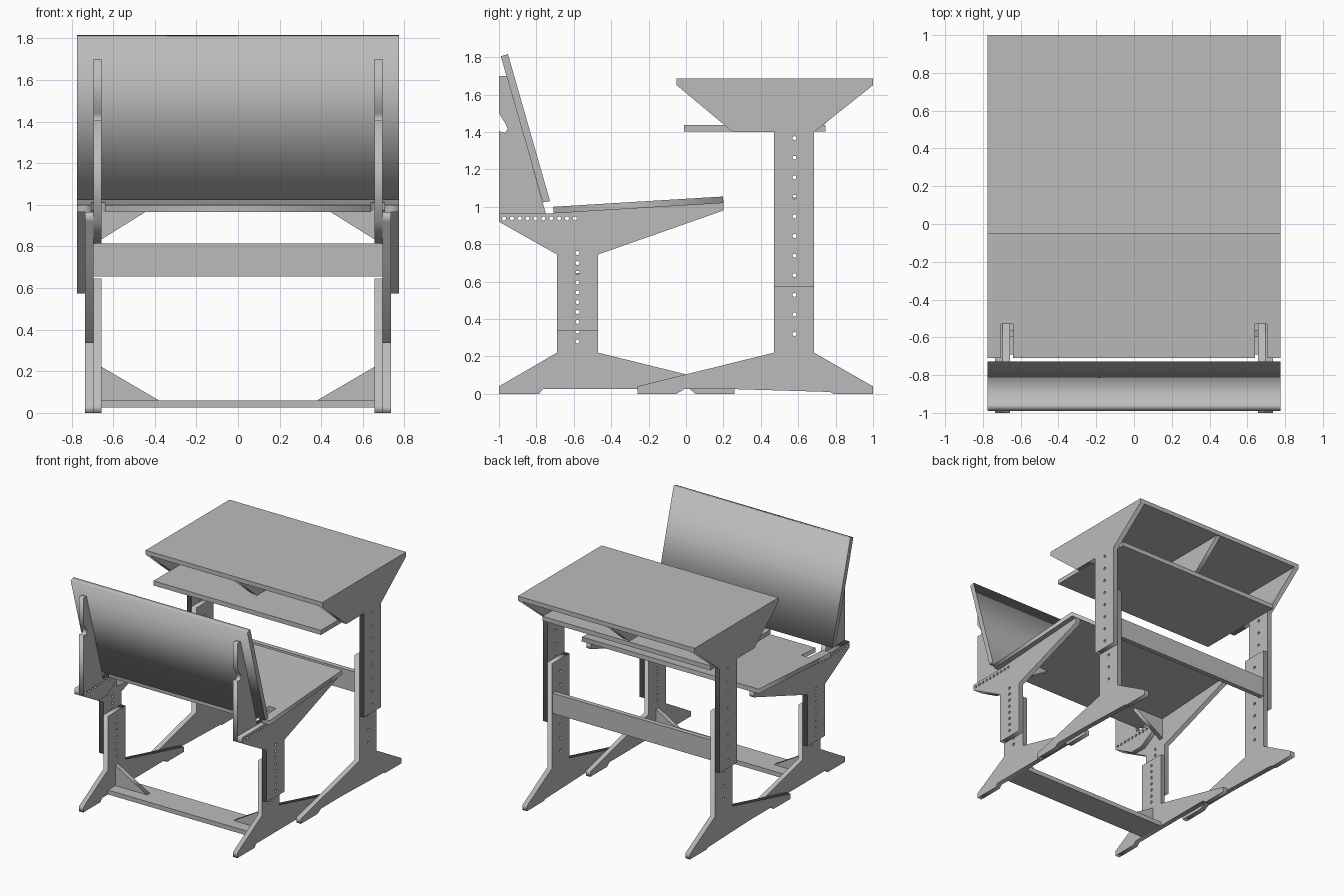
import bpy, bmesh, math
from mathutils import Matrix

cube = bpy.data.objects.get("Cube")
if cube:
    bpy.data.objects.remove(cube, do_unlink=True)

GREY = (0.5, 0.5, 0.5, 1.0)
mat = bpy.data.materials.new("plain_grey")
mat.use_nodes = True
mat.diffuse_color = GREY
mat.node_tree.nodes["Principled BSDF"].inputs["Base Color"].default_value = GREY

# Board orientations: side boards lie in YZ, cross boards in XZ
SIDE = Matrix(((0, 0, 1, 0), (1, 0, 0, 0), (0, 1, 0, 0), (0, 0, 0, 1)))
CROSS = Matrix.Rotation(math.pi / 2, 4, 'X')


def finish(name, bm):
    bmesh.ops.remove_doubles(bm, verts=bm.verts, dist=1e-5)
    bmesh.ops.recalc_face_normals(bm, faces=bm.faces)
    mesh = bpy.data.meshes.new(name)
    bm.to_mesh(mesh)
    bm.free()
    mesh.materials.append(mat)
    obj = bpy.data.objects.new(name, mesh)
    bpy.context.collection.objects.link(obj)
    return obj


def panel(name, outline, thickness, matrix, holes=()):
    """Flat board cut from an outline, with round drilled holes."""
    curve = bpy.data.curves.new(name + "_outline", 'CURVE')
    curve.dimensions = '2D'
    curve.fill_mode = 'BOTH'
    curve.extrude = thickness / 2
    loops = [outline]
    for cx, cy in holes:
        loops.append([(cx + 0.011 * math.cos(k * math.pi / 5),
                       cy + 0.011 * math.sin(k * math.pi / 5)) for k in range(10)])
    for loop in loops:
        spline = curve.splines.new('POLY')
        spline.points.add(len(loop) - 1)
        for point, (a, b) in zip(spline.points, loop):
            point.co = (a, b, 0, 1)
        spline.use_cyclic_u = True
    temp = bpy.data.objects.new(name + "_temp", curve)
    bpy.context.collection.objects.link(temp)
    bpy.context.view_layer.update()
    mesh = bpy.data.meshes.new_from_object(
        temp.evaluated_get(bpy.context.evaluated_depsgraph_get()))
    bm = bmesh.new()
    bm.from_mesh(mesh)
    bm.transform(matrix)
    bpy.data.objects.remove(temp, do_unlink=True)
    bpy.data.curves.remove(curve)
    bpy.data.meshes.remove(mesh)
    return finish(name, bm)


def side_panel(name, outline, x0, x1, holes=()):
    """Mirrored pair of side boards."""
    for label, s in (("left", 1), ("right", -1)):
        panel(f"{label}_{name}", outline, x1 - x0,
              Matrix.Translation((s * (x0 + x1) / 2, 0, 0)) @ SIDE, holes)


def gussets(name, outline, y):
    """Mirrored pair of triangular corner braces."""
    for label, s in (("left", 1), ("right", -1)):
        panel(f"{label}_{name}", [(s * x, z) for x, z in outline], 0.035,
              Matrix.Translation((0, y, 0)) @ CROSS)


def box(name, xr, yr, zr):
    bm = bmesh.new()
    bmesh.ops.create_cube(bm, size=1)
    bm.transform(Matrix.Translation([sum(r) / 2 for r in (xr, yr, zr)]) @
                 Matrix.Diagonal([r[1] - r[0] for r in (xr, yr, zr)] + [1]))
    return finish(name, bm)


def row(count, first, step):
    return [first + i * step for i in range(count)]


# Layers of side boards, from the inside outwards
A, B, C, D = 0.657, 0.695, 0.735, 0.775

# Bench: lower leg with foot, and upper leg with seat bracket
leg_holes = [(-0.58, z) for z in row(10, 0.28, 0.0525)]
bracket_holes = [(y, 0.938) for y in row(10, -0.973, 0.0421)]
side_panel("bench_foot", [
    (-1, 0), (-0.785, 0), (-0.765, 0.025), (0.02, 0.025), (0.05, 0), (0.26, 0),
    (0.26, 0.04), (-0.47, 0.22), (-0.47, 0.645), (-0.69, 0.645), (-0.69, 0.22),
    (-1, 0.04)], A, B, [h for h in leg_holes if h[1] < 0.62])
side_panel("bench_bracket", [
    (-1, 0.965), (-1, 0.92), (-0.69, 0.745), (-0.69, 0.335), (-0.47, 0.335),
    (-0.47, 0.745), (0.2, 0.98), (0.2, 1.02), (-0.71, 0.965)], B, C,
    [h for h in leg_holes if h[1] > 0.37] + bracket_holes)

# Sliding wedge that carries the backrest
side_panel("backrest_support", [
    (-1, 0.92), (-0.814, 0.815), (-0.7, 0.815), (-0.53, 0.915), (-0.53, 0.965),
    (-0.75, 0.965), (-0.957, 1.7), (-1, 1.7), (-1, 1.5), (-0.963, 1.44),
    (-0.953, 1.415), (-0.968, 1.395), (-1, 1.405)], A, B, bracket_holes)

# Backrest board
panel("backrest", [(-0.99, 1.805), (-0.765, 1.024), (-0.727, 1.03), (-0.952, 1.816)],
      2 * D, SIDE)

# Seat board, notched at the rear for the sliding wedges
back, front, slot_end = -0.455, 0.455, -0.275
seat_half = [(0.64, back), (0.64, slot_end), (0.705, slot_end), (0.705, back),
             (D, back), (D, front)]
seat = seat_half + [(-x, y) for x, y in reversed(seat_half)]
panel("seat", seat, 0.035, Matrix.Translation((0, -0.255, 1.01)) @
      Matrix.Rotation(math.atan2(0.055, 0.91), 4, 'X'))

# Bench cross board and braces
box("bench_stretcher", (-A, A), (-0.69, -0.47), (0.025, 0.06))
gussets("stretcher_brace", [(0.38, 0.06), (A, 0.06), (A, 0.222)], -0.58)
gussets("seat_brace", [(0.43, 0.975), (B, 0.975), (B, 0.81)], -0.51)

# Desk: lower leg with foot, and upper leg with tabletop bracket
desk_holes = [(0.58, z) for z in row(11, 0.32, 0.1047)]
side_panel("desk_foot", [
    (-0.26, 0), (-0.05, 0), (-0.01, 0.025), (0.26, 0.025), (0.77, 0.01), (0.79, 0),
    (1, 0), (1, 0.04), (0.685, 0.22), (0.685, 1.05), (0.47, 1.05), (0.47, 0.22),
    (-0.26, 0.04)], B, C, [h for h in desk_holes if h[1] < 1.02])
side_panel("desk_bracket", [
    (0.47, 0.575), (0.685, 0.575), (0.685, 1.4), (1, 1.65), (-0.05, 1.65),
    (0.25, 1.4), (0.47, 1.4)], C, D, [h for h in desk_holes if h[1] > 0.6])

# Tabletop, shelf, centre divider and cross board
box("tabletop", (-D, D), (-0.05, 1), (1.65, 1.685))
box("shelf", (-C, C), (-0.01, 0.745), (1.402, 1.438))
panel("shelf_divider", [(0.21, 1.438), (0.735, 1.438), (0.99, 1.65), (-0.04, 1.65)],
      0.035, SIDE)
box("desk_stretcher", (-B, B), (0.645, 0.682), (0.655, 0.815))
